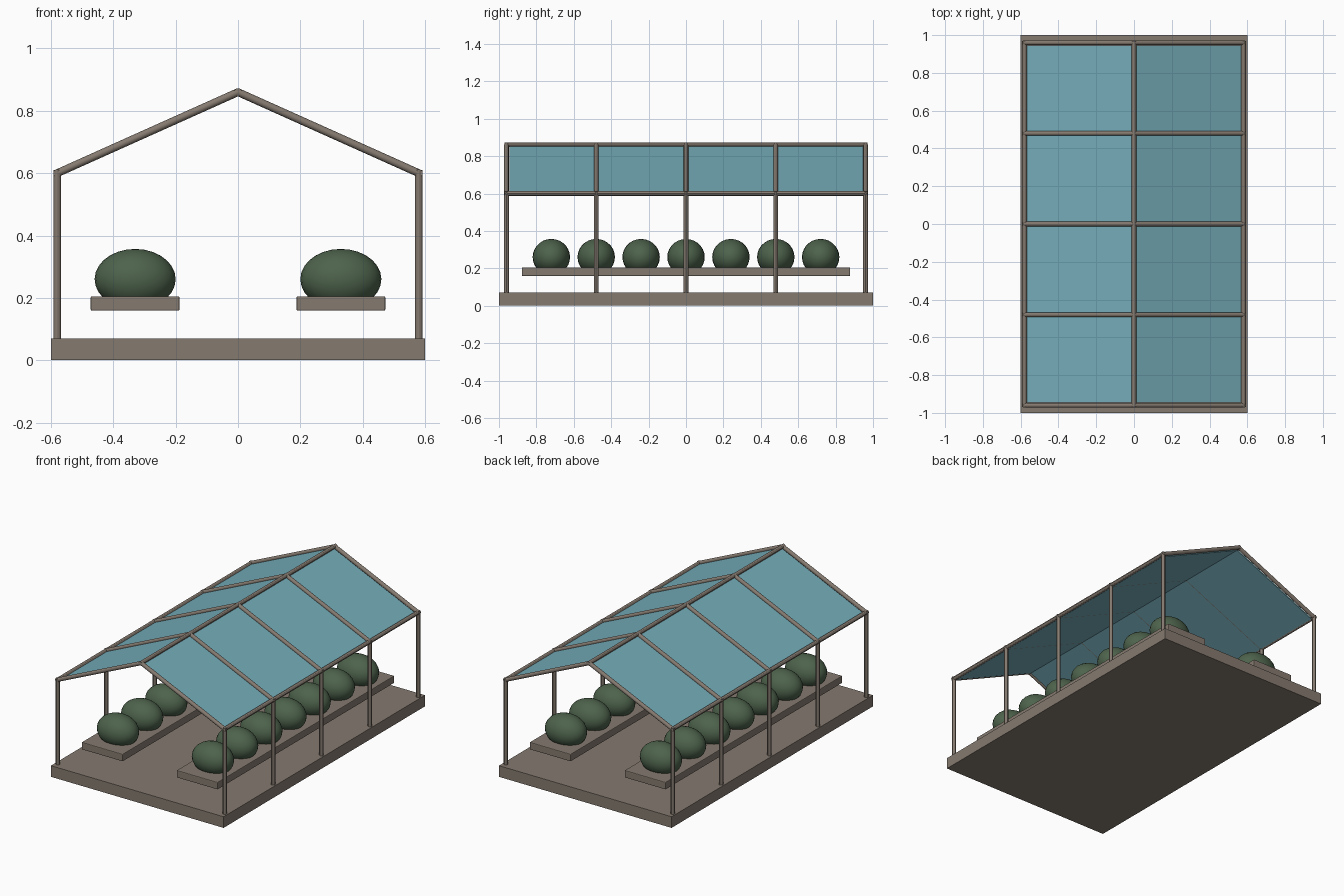
import bpy
from mathutils import Vector

if "Cube" in bpy.data.objects:
    bpy.data.objects.remove(bpy.data.objects["Cube"], do_unlink=True)


def make_material(name, rgb):
    mat = bpy.data.materials.new(name)
    mat.use_nodes = True
    mat.diffuse_color = (*rgb, 1)
    mat.node_tree.nodes["Principled BSDF"].inputs["Base Color"].default_value = (*rgb, 1)
    return mat


WOOD = make_material("weathered wood", (0.235, 0.195, 0.162))
GLASS = make_material("teal glass", (0.18, 0.42, 0.49))
LEAF = make_material("dark leaf green", (0.075, 0.125, 0.072))


def finish(name, mat):
    obj = bpy.context.object
    obj.name = name
    obj.data.materials.append(mat)
    return obj


def box(name, centre, size, mat, bevel=0.0):
    bpy.ops.mesh.primitive_cube_add(size=1, location=centre)
    obj = finish(name, mat)
    obj.scale = size
    bpy.ops.object.transform_apply(location=False, rotation=False, scale=True)
    if bevel:
        mod = obj.modifiers.new("soft edges", "BEVEL")
        mod.width = bevel
        mod.segments = 2
    return obj


def bar(name, start, end):
    start, end = Vector(start), Vector(end)
    span = end - start
    bpy.ops.mesh.primitive_cylinder_add(vertices=12, radius=BAR, depth=span.length,
                                        location=(start + end) / 2)
    obj = finish(name, WOOD)
    obj.rotation_euler = span.to_track_quat("Z", "Y").to_euler()
    bpy.ops.object.shade_smooth_by_angle()


BAR = 0.0125
BASE_TOP, EAVE_Z, RIDGE_Z = 0.07, 0.6, 0.86
EAVE_X, END_Y = 0.58, 0.96
FRAMES = [END_Y * i / 2 for i in range(-2, 3)]

# Floor slab and ridge
box("floor_slab", (0, 0, BASE_TOP / 2), (1.2, 2, BASE_TOP), WOOD)
bar("ridge_beam", (0, -END_Y - 0.01, RIDGE_Z), (0, END_Y + 0.01, RIDGE_Z))

for side, label in ((1, "left"), (-1, "right")):
    x = side * EAVE_X

    # Posts, rafters and eave rail
    bar(f"{label}_eave_rail", (x, -END_Y - 0.01, EAVE_Z), (x, END_Y + 0.01, EAVE_Z))
    for i, y in enumerate(FRAMES):
        bar(f"{label}_post_{i + 1}", (x, y, BASE_TOP - 0.01), (x, y, EAVE_Z + 0.01))
        bar(f"{label}_rafter_{i + 1}", (x, y, EAVE_Z), (0, y, RIDGE_Z))

    # Roof glazing, set low between the rafters
    slope = Vector((x, 0, EAVE_Z - RIDGE_Z))
    normal = Vector((side * (RIDGE_Z - EAVE_Z), 0, EAVE_X)).normalized()
    centre = Vector((x / 2, 0, (EAVE_Z + RIDGE_Z) / 2)) - normal * 0.008
    pane = box(f"{label}_roof_glass", centre,
               (slope.length - 0.01, 2 * END_Y - 0.03, 0.008), GLASS)
    pane.rotation_euler = Vector((1, 0, 0)).rotation_difference(slope).to_euler()

    # Planting bench with a row of shrubs
    box(f"{label}_bench", (side * 0.33, 0, 0.182), (0.285, 1.755, 0.046), WOOD, 0.004)
    for i in range(7):
        bpy.ops.mesh.primitive_uv_sphere_add(segments=24, ring_count=14, radius=1,
                                             location=(side * 0.33, (i - 3) * 0.24, 0.26))
        shrub = finish(f"{label}_shrub_{i + 1}", LEAF)
        shrub.scale = (0.13, 0.1, 0.097)
        bpy.ops.object.shade_smooth()
